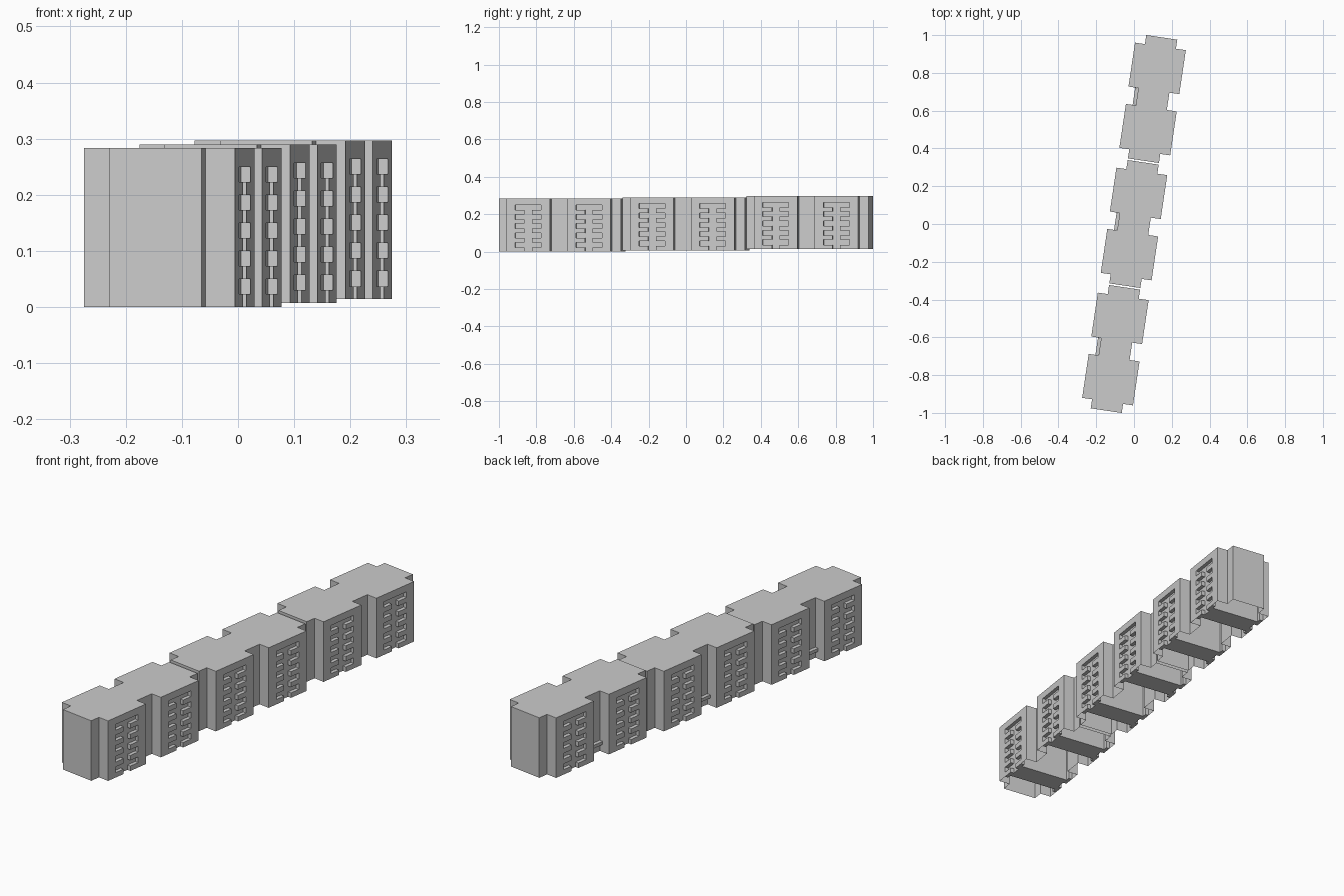
import bpy, bmesh, math
from mathutils import Matrix

if "Cube" in bpy.data.objects:
    bpy.data.objects.remove(bpy.data.objects["Cube"])

ANGLE = math.atan2(0.0985, 0.662)   # block is turned slightly off the y axis
PITCH = 0.669                       # spacing of the three sections
STEP = 0.007                        # each section sits a little higher
H, TOP = 0.283, 0.25                # roof height, top of the balcony recesses
CORE, BAY, BACK = 0.083, 0.136, 0.119
END, BAY_C, BAY_H, WIN_H = 0.33, 0.164, 0.1175, 0.07


def half_side(with_recess):
    """Right-hand plan outline, going from -y to +y."""
    pts = [(CORE, -END)]
    for c in (-BAY_C, BAY_C):
        pts += [(CORE, c - BAY_H), (BAY, c - BAY_H), (BAY, c - WIN_H)]
        if with_recess:
            pts += [(BACK, c - WIN_H), (BACK, c + WIN_H)]
        pts += [(BAY, c + WIN_H), (BAY, c + BAY_H), (CORE, c + BAY_H)]
    return pts + [(CORE, END)]


def outline(with_recess):
    p = half_side(with_recess)
    return p + [(-x, -y) for x, y in p]


def face(bm, pts):
    bm.faces.new([bm.verts.new(p) for p in pts])


def walls(bm, plan, z0, z1):
    for a, b in zip(plan, plan[1:] + plan[:1]):
        face(bm, [(*a, z0), (*b, z0), (*b, z1), (*a, z1)])


def box(bm, x0, x1, y0, y1, z0, z1):
    m = Matrix.Translation(((x0 + x1) / 2, (y0 + y1) / 2, (z0 + z1) / 2))
    m = m @ Matrix.Diagonal((abs(x1 - x0), abs(y1 - y0), z1 - z0, 1))
    bmesh.ops.create_cube(bm, size=1, matrix=m)


def finish(bm, name, i):
    me = bpy.data.meshes.new(name)
    bm.to_mesh(me)
    bm.free()
    ob = bpy.data.objects.new(name, me)
    bpy.context.collection.objects.link(ob)
    k = i - 1
    ob.matrix_world = (Matrix.Rotation(-ANGLE, 4, 'Z')
                       @ Matrix.Translation((0, k * PITCH, i * STEP)))


for i in range(3):
    # Outer shell: recessed lower walls, plain band above, flat roof, open base
    bm = bmesh.new()
    walls(bm, outline(True), 0, TOP)
    walls(bm, outline(False), TOP, H)
    face(bm, [(*p, H) for p in outline(False)])
    for c in (-BAY_C, BAY_C):
        for s in (1, -1):
            # recess ceiling, facing down
            q = [(BACK, -WIN_H), (BACK, WIN_H), (BAY, WIN_H), (BAY, -WIN_H)]
            face(bm, [(s * x, c + s * y, TOP) for x, y in q])
    bmesh.ops.remove_doubles(bm, verts=bm.verts, dist=1e-5)
    finish(bm, f"section_shell_{i + 1}", i)

    # Balcony parapets: five levels, a pair on each bay with a gap between
    bm = bmesh.new()
    for c in (-BAY_C, BAY_C):
        for s in (1, -1):
            for level in range(5):
                z = level * 0.05
                for d in (1, -1):
                    y0, y1 = sorted((c + d * 0.021, c + d * WIN_H))
                    box(bm, s * BACK, s * BAY, y0, y1, z, z + 0.023)
    finish(bm, f"balcony_parapets_{i + 1}", i)

    # Inner cross walls joining opposite recesses, seen through the open base
    bm = bmesh.new()
    for c in (-BAY_C, BAY_C):
        box(bm, -BACK, BACK, c - 0.05, c + 0.05, 0, TOP)
    finish(bm, f"cross_walls_{i + 1}", i)

    # Entrance canopy in the middle recess of the left side
    bm = bmesh.new()
    box(bm, -0.10, -CORE, -0.046, 0.046, 0.035, 0.05)
    finish(bm, f"entrance_canopy_{i + 1}", i)
